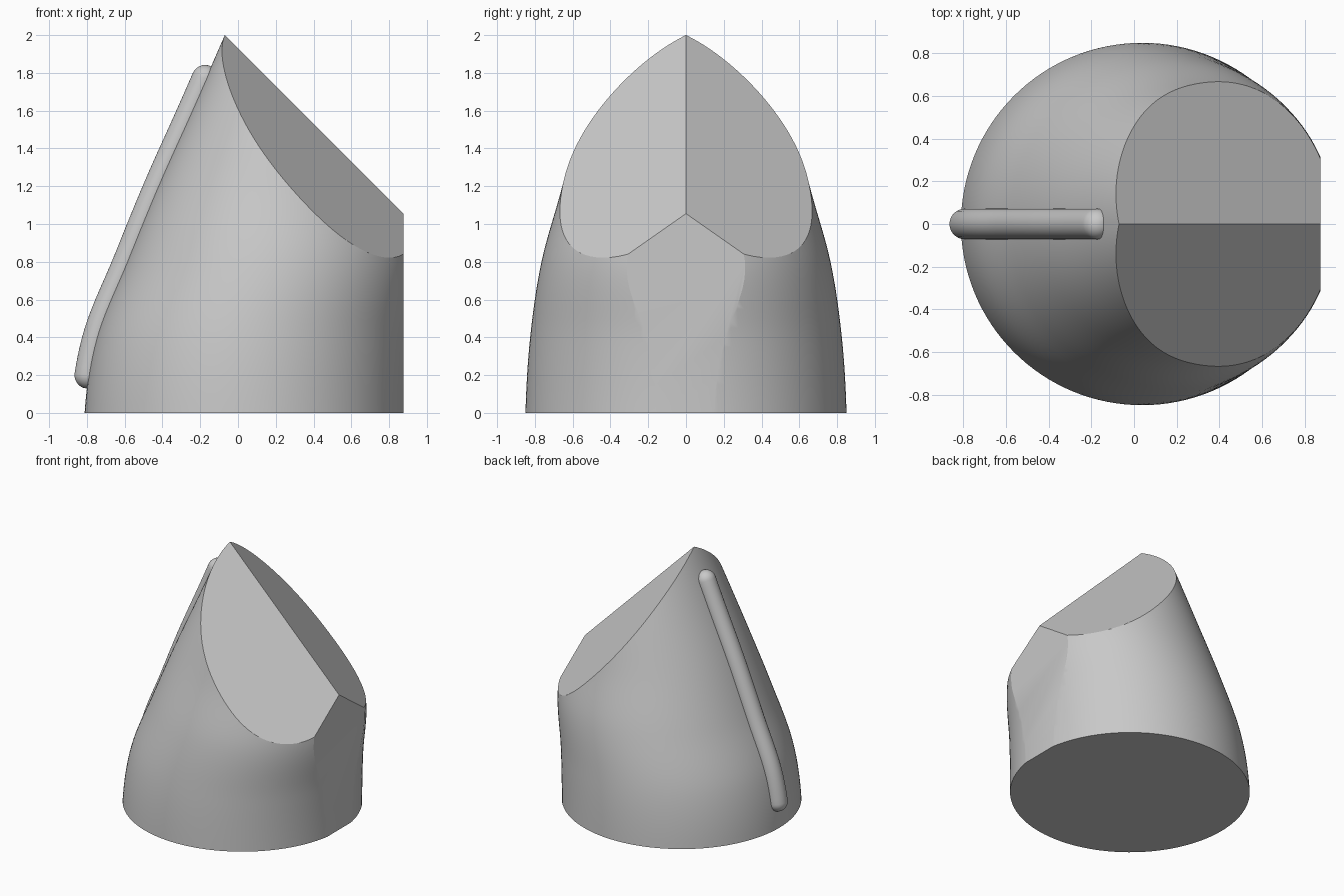
import bpy, bmesh, math
from mathutils import Vector

cube = bpy.data.objects.get("Cube")
if cube:
    bpy.data.objects.remove(cube, do_unlink=True)

grey = bpy.data.materials.new("plain_grey")
grey.use_nodes = True
grey.diffuse_color = (0.58, 0.58, 0.58, 1)
grey.node_tree.nodes["Principled BSDF"].inputs["Base Color"].default_value = (0.58, 0.58, 0.58, 1)

# Body stations, evenly spaced in height: (left edge x, section radius)
STEP = 0.4
STATIONS = [(-0.812, 0.85), (-0.748, 0.825), (-0.588, 0.765),
            (-0.424, 0.655), (-0.245, 0.56), (-0.07, 0.44), (0.105, 0.31)]


def section(z):
    """Smoothly interpolated (left edge, radius) at height z."""
    i = min(int(z / STEP), len(STATIONS) - 2)
    t = z / STEP - i
    first = tuple(a + d for a, d in zip(STATIONS[0], (0.01, 0)))
    pts = [first] + STATIONS + [STATIONS[-1]]
    a, b, c, d = (Vector(p) for p in pts[i:i + 4])
    return b + 0.5 * t * (c - a + t * (2 * a - 5 * b + 4 * c - d + t * (3 * (b - c) + d - a)))


def loft(bm, rings):
    """Skin a list of closed rings and cap both ends."""
    loops = [[bm.verts.new(p) for p in ring] for ring in rings]
    n = len(loops[0])
    for lo, hi in zip(loops, loops[1:]):
        for k in range(n):
            bm.faces.new((lo[k], lo[(k + 1) % n], hi[(k + 1) % n], hi[k]))
    bm.faces.new(loops[0][::-1])
    bm.faces.new(loops[-1])


def finish(bm, name):
    bmesh.ops.recalc_face_normals(bm, faces=bm.faces[:])
    mesh = bpy.data.meshes.new(name)
    bm.to_mesh(mesh)
    bm.free()
    mesh.materials.append(grey)
    obj = bpy.data.objects.new(name, mesh)
    bpy.context.collection.objects.link(obj)
    bpy.ops.object.select_all(action='DESELECT')
    obj.select_set(True)
    bpy.context.view_layer.objects.active = obj
    bpy.ops.object.shade_smooth_by_angle(angle=math.radians(20))
    return obj


def circle(n):
    return [(math.cos(2 * math.pi * k / n), math.sin(2 * math.pi * k / n)) for k in range(n)]


# Leaning, tapering body
bm = bmesh.new()
rings = []
for i in range(45):
    z = i * 0.05
    left, r = section(z)
    rings.append([(left + r + r * c, r * s, z) for c, s in circle(128)])
loft(bm, rings)

# Slice off the flat side and the two slanted top facets
APEX = Vector((-0.07, 0, 2))
for point, normal in ((Vector((0.875, 0, 0)), (1, 0, 0)),
                      (APEX, (1, 0.7, 1)), (APEX, (1, -0.7, 1))):
    cut = bmesh.ops.bisect_plane(bm, geom=bm.verts[:] + bm.edges[:] + bm.faces[:], dist=1e-5,
                                 plane_co=point, plane_no=Vector(normal).normalized(),
                                 clear_outer=True)
    rim = [e for e in cut["geom_cut"] if isinstance(e, bmesh.types.BMEdge)]
    bmesh.ops.contextual_create(bm, geom=rim)
finish(bm, "body")

# Rounded rib following the sloping edge of the body
RIB = 0.072
LOW, HIGH = 0.2, 1.77


def rib_point(z):
    return Vector((section(z)[0] - 0.003, 0, z))


def rib_ring(z, swell=1, shift=0):
    along = (rib_point(z + 0.01) - rib_point(z - 0.01)).normalized()
    side = Vector((along.z, 0, -along.x))
    centre = rib_point(z) + along * shift
    return [centre + RIB * swell * (side * c + Vector((0, s, 0))) for c, s in circle(32)]


dome = [math.radians(a) for a in range(10, 90, 10)]
rings = [rib_ring(LOW, math.cos(a), -RIB * math.sin(a)) for a in reversed(dome)]
rings += [rib_ring(LOW + (HIGH - LOW) * i / 40) for i in range(41)]
rings += [rib_ring(HIGH, math.cos(a), RIB * math.sin(a)) for a in dome]
bm = bmesh.new()
loft(bm, rings)
finish(bm, "edge_rib")
